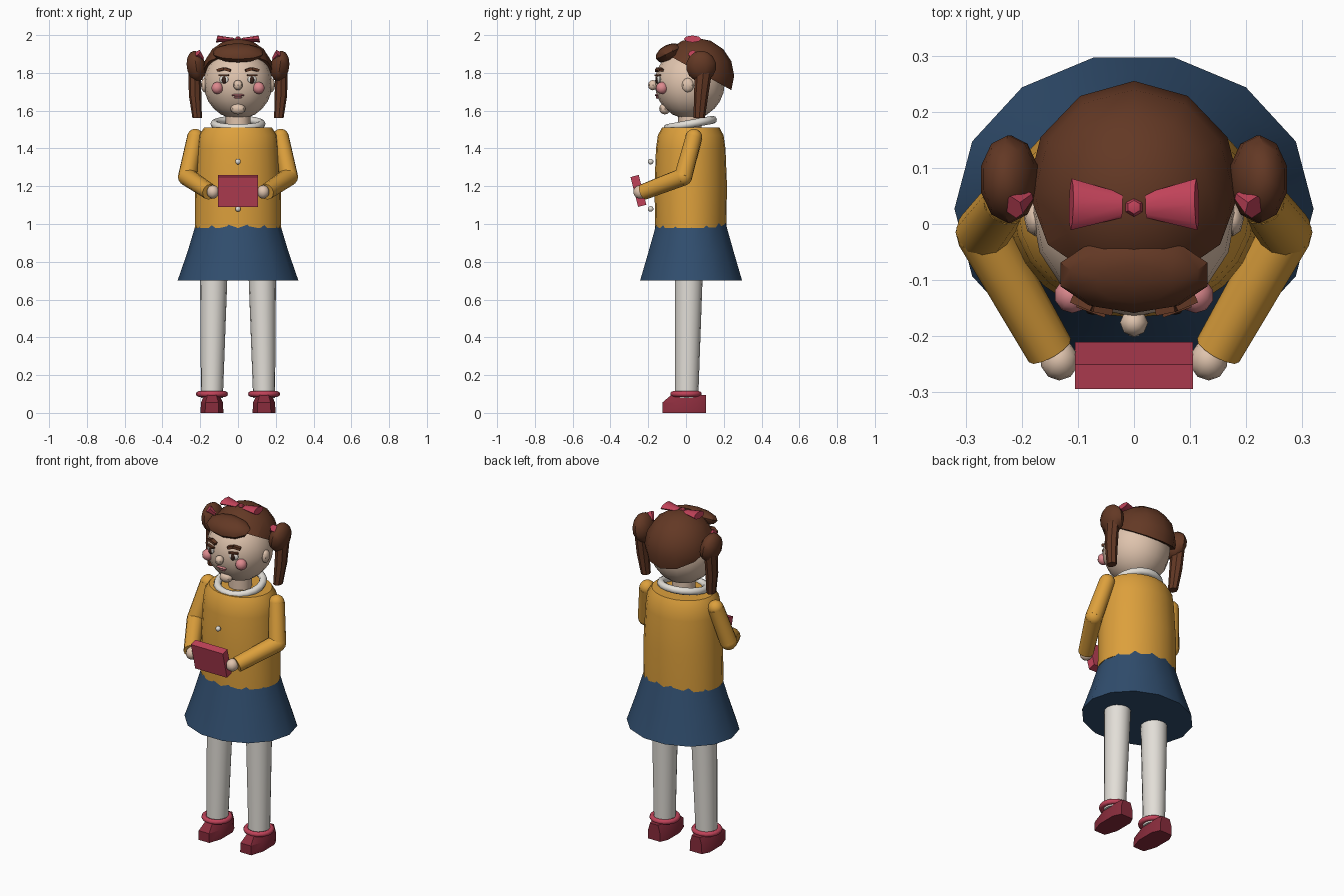
import bpy, bmesh, math
from mathutils import Matrix, Vector, Euler

if bpy.data.objects.get("Cube"):
    bpy.data.objects.remove(bpy.data.objects["Cube"])


def material(name, rgb):
    m = bpy.data.materials.new(name)
    m.use_nodes = True
    m.diffuse_color = (*rgb, 1)
    m.node_tree.nodes["Principled BSDF"].inputs["Base Color"].default_value = (*rgb, 1)
    return m


MUSTARD = material("mustard wool", (0.72, 0.35, 0.045))
NAVY = material("navy cloth", (0.03, 0.075, 0.155))
BROWN = material("brown hair", (0.125, 0.04, 0.018))
RED = material("raspberry red", (0.53, 0.055, 0.1))
MAROON = material("shoe maroon", (0.25, 0.025, 0.045))
SKIN = material("skin", (0.74, 0.55, 0.42))
WHITE = material("off white", (0.76, 0.73, 0.68))
BLUSH = material("blush pink", (0.72, 0.25, 0.27))
DARK = material("dark eye brown", (0.04, 0.018, 0.012))


def finish(obj, mat, angle):
    obj.data.materials.append(mat)
    bpy.ops.object.select_all(action='DESELECT')
    bpy.context.view_layer.objects.active = obj
    obj.select_set(True)
    bpy.ops.object.shade_smooth_by_angle(angle=math.radians(angle))
    return obj


def from_bmesh(name, bm, mat, angle=40):
    bmesh.ops.recalc_face_normals(bm, faces=bm.faces)
    mesh = bpy.data.meshes.new(name)
    bm.to_mesh(mesh)
    bm.free()
    obj = bpy.data.objects.new(name, mesh)
    bpy.context.collection.objects.link(obj)
    return finish(obj, mat, angle)


def placed(loc, rot=(0, 0, 0), size=(1, 1, 1)):
    return Matrix.LocRotScale(Vector(loc), Euler(rot), Vector(size))


def blob(name, loc, radii, mat, seg=12, rings=8, rot=(0, 0, 0), cut=None):
    bm = bmesh.new()
    bmesh.ops.create_uvsphere(bm, u_segments=seg, v_segments=rings, radius=1,
                              matrix=placed(loc, rot, radii))
    if cut:  # keep only the side the plane normal points away from
        bmesh.ops.bisect_plane(bm, geom=bm.verts[:] + bm.edges[:] + bm.faces[:],
                               plane_co=cut[0], plane_no=cut[1], clear_outer=True)
        bmesh.ops.holes_fill(bm, edges=[e for e in bm.edges if e.is_boundary])
    return from_bmesh(name, bm, mat)


def box(name, loc, size, mat, rot=(0, 0, 0)):
    bm = bmesh.new()
    bmesh.ops.create_cube(bm, size=1, matrix=placed(loc, rot, size))
    return from_bmesh(name, bm, mat, 20)


def limb(name, a, b, ra, rb, mat, n=12, flat=1):
    a, b = Vector(a), Vector(b)
    turn = (b - a).to_track_quat('Z', 'Y').to_matrix().to_4x4()
    m = Matrix.Translation((a + b) / 2) @ Matrix.Diagonal((1, 1, flat, 1)) @ turn
    bm = bmesh.new()
    bmesh.ops.create_cone(bm, cap_ends=True, segments=n, radius1=ra, radius2=rb,
                          depth=(b - a).length, matrix=m)
    return from_bmesh(name, bm, mat)


def loft(name, loops, mat, angle=40):
    bm = bmesh.new()
    rows = [[bm.verts.new(p) for p in loop] for loop in loops]
    n = len(rows[0])
    for low, high in zip(rows, rows[1:]):
        for i in range(n):
            j = (i + 1) % n
            bm.faces.new((low[i], low[j], high[j], high[i]))
    bm.faces.new(rows[0])
    bm.faces.new(rows[-1])
    return from_bmesh(name, bm, mat, angle)


def rings(name, profile, mat, n, angle=40):
    """Stack of ellipses: (x, y, z, x radius, y radius)."""
    turn = [2 * math.pi * i / n for i in range(n)]
    return loft(name, [[(x + rx * math.cos(t), y + ry * math.sin(t), z) for t in turn]
                       for x, y, z, rx, ry in profile], mat, angle)


def torus(name, loc, major, minor, mat, rot=(0, 0, 0)):
    bpy.ops.mesh.primitive_torus_add(location=loc, rotation=rot, major_segments=18,
                                     minor_segments=8, major_radius=major, minor_radius=minor)
    obj = bpy.context.object
    obj.name = name
    return finish(obj, mat, 50)


# Clothes
rings("skirt", [(0, .027, .7, .32, .277), (0, .027, .85, .268, .232),
                (0, .027, 1.03, .214, .18)], NAVY, 14)
rings("sweater", [(0, .025, .98, .229, .188), (0, .025, 1.2, .226, .192),
                  (0, .025, 1.4, .214, .184), (0, .025, 1.47, .206, .174),
                  (0, .025, 1.51, .18, .152)], MUSTARD, 24)
torus("collar", (0, .022, 1.53), .125, .021, WHITE, (.18, 0, 0))
for i in range(3):
    blob(f"button_{i + 1}", (0, -.187, 1.08 + .125 * i), (.015,) * 3, WHITE, 10, 6)

# Head and face centre
rings("neck", [(0, .02, 1.48, .065, .062), (0, .02, 1.6, .065, .062)], SKIN, 12)
blob("head", (0, .02, 1.745), (.182, .185, .19), SKIN, 16, 12)
blob("nose", (0, -.176, 1.735), (.025, .025, .027), SKIN, 8, 6)
blob("chin", (0, -.112, 1.61), (.04, .03, .03), SKIN, 8, 6)
blob("upper_lip", (0, -.154, 1.682), (.035, .01, .007), BLUSH, 8, 6)
blob("lower_lip", (0, -.15, 1.67), (.022, .01, .007), BLUSH, 8, 6)

# Hair
blob("hair_cap", (0, .055, 1.785), (.192, .2, .2), BROWN, 12, 8,
     cut=((0, -.05, 1.87), (0, -.15, -.27)))
blob("fringe", (0, -.09, 1.905), (.138, .075, .045), BROWN, 10, 6, (.45, 0, 0))
blob("bow_knot", (0, .03, 1.98), (.017, .017, .014), RED, 6, 4)

# Book held in front, leaning forward
box("book", (0, -.252, 1.175), (.21, .045, .163), RED, (.25, 0, 0))

for s, side in ((1, "left"), (-1, "right")):
    # Face details
    blob(side + "_eye", (s * .075, -.146, 1.765), (.027, .011, .021), WHITE, 10, 6, (0, 0, s * .35))
    blob(side + "_iris", (s * .073, -.153, 1.763), (.014, .009, .02), DARK, 8, 6)
    box(side + "_eyelash", (s * .075, -.15, 1.787), (.054, .016, .009), BROWN, (0, 0, s * .35))
    box(side + "_inner_brow", (s * .056, -.148, 1.817), (.036, .024, .015), BROWN, (0, s * -.3, s * .2))
    box(side + "_outer_brow", (s * .09, -.137, 1.818), (.04, .024, .014), BROWN, (0, s * .25, s * .4))
    blob(side + "_cheek", (s * .11, -.127, 1.72), (.032,) * 3, BLUSH, 10, 8)
    blob(side + "_ear", (s * .176, .01, 1.735), (.02, .032, .038), SKIN, 8, 6)

    # Pigtail, its tie and one half of the bow
    blob(side + "_hair_bunch", (s * .222, .08, 1.835), (.052, .08, .083), BROWN, 10, 7, (0, s * .15, 0))
    rings(side + "_pigtail", [(s * .216, .07, 1.56, .025, .03), (s * .227, .08, 1.68, .033, .038),
                              (s * .23, .092, 1.8, .033, .045)], BROWN, 8, 30)
    limb(side + "_hair_tie", (s * .187, .05, 1.875), (s * .215, .03, 1.905), .01, .022, RED, 6)
    limb(side + "_bow_wing", (s * .022, .033, 1.974), (s * .112, .035, 1.982), .022, .046, RED, 8, .4)

    # Arm bent forward at the elbow
    shoulder, elbow, wrist = (s * .226, .042, 1.46), (s * .27, -.015, 1.25), (s * .15, -.225, 1.17)
    blob(side + "_shoulder", shoulder, (.044,) * 3, MUSTARD, 12, 8)
    limb(side + "_upper_sleeve", shoulder, elbow, .044, .048, MUSTARD)
    blob(side + "_elbow", elbow, (.048,) * 3, MUSTARD, 12, 8)
    limb(side + "_lower_sleeve", elbow, wrist, .048, .043, MUSTARD)
    blob(side + "_hand", (s * .133, -.243, 1.17), (.034, .036, .036), SKIN, 10, 8)

    # Leg and shoe
    rings(side + "_leg", [(s * .138, .003, .08, .058, .062), (s * .128, .015, .75, .073, .074)], WHITE, 16)
    torus(side + "_shoe_cuff", (s * .138, 0, .1), .07, .015, RED)
    half = [(.036, -.125), (.061, -.05), (.061, .06), (.04, .105)]
    outline = half + [(-x, y) for x, y in reversed(half)]
    levels = ((0, 1, 1), (.055, .95, 1), (.095, .65, .62))
    loft(side + "_shoe", [[(s * .138 + x * w, y * (toe if y < 0 else 1), z) for x, y in outline]
                          for z, w, toe in levels], MAROON, 25)
